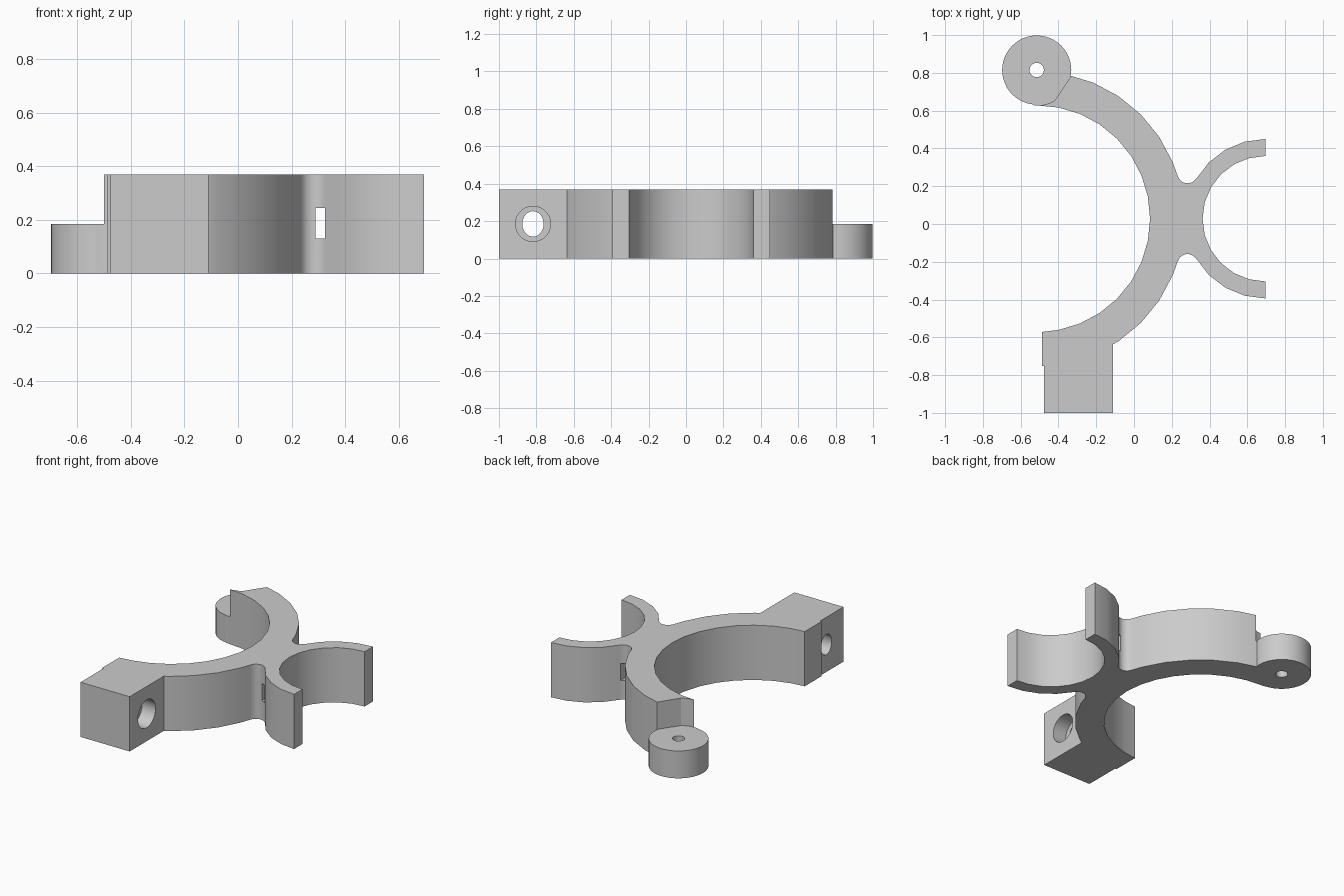
import bpy, bmesh, math
from mathutils import Matrix

if "Cube" in bpy.data.objects:
    bpy.data.objects.remove(bpy.data.objects["Cube"], do_unlink=True)

HEIGHT = 0.37
HALF = HEIGHT / 2
MID_Y = 0.028
RING = (-0.515, MID_Y)
CLIP = (0.695, MID_Y)
HINGE = (-0.515, 0.815)

grey = bpy.data.materials.new("plain_grey")
grey.use_nodes = True
grey.diffuse_color = (0.6, 0.6, 0.6, 1)
grey.node_tree.nodes["Principled BSDF"].inputs["Base Color"].default_value = (0.6, 0.6, 0.6, 1)


def make_object(name, bm):
    bmesh.ops.recalc_face_normals(bm, faces=bm.faces[:])
    mesh = bpy.data.meshes.new(name)
    bm.to_mesh(mesh)
    bm.free()
    mesh.materials.append(grey)
    obj = bpy.data.objects.new(name, mesh)
    bpy.context.collection.objects.link(obj)
    return obj


def arc(centre, radius, start, end, step):
    """Points on a circle at the ends and at whole multiples of step."""
    low, high = min(start, end), max(start, end)
    angles = {start, end}
    angles |= {k * step for k in range(-40, 41) if low + 1 < k * step < high - 1}
    return [(centre[0] + radius * math.cos(math.radians(a)),
             centre[1] + radius * math.sin(math.radians(a)))
            for a in sorted(angles, reverse=start > end)]


def prism(name, outline, z0, z1):
    bm = bmesh.new()
    face = bm.faces.new([bm.verts.new((x, y, z0)) for x, y in outline])
    top = bmesh.ops.extrude_face_region(bm, geom=[face])["geom"]
    verts = [v for v in top if isinstance(v, bmesh.types.BMVert)]
    bmesh.ops.translate(bm, verts=verts, vec=(0, 0, z1 - z0))
    return make_object(name, bm)


def disc(name, centre, radius, z0, z1, step=7.5):
    return prism(name, arc(centre, radius, 0, 360 - step, step), z0, z1)


def box(name, x0, x1, y0, y1, z0, z1):
    return prism(name, [(x0, y0), (x1, y0), (x1, y1), (x0, y1)], z0, z1)


def bore(name, x0, x1, ry, rz):
    """Elliptical cylinder running along x through the clamp block."""
    bm = bmesh.new()
    bmesh.ops.create_cone(bm, cap_ends=True, segments=40, radius1=1, radius2=1, depth=1)
    place = (Matrix.Translation(((x0 + x1) / 2, -0.818, HALF))
             @ Matrix.Diagonal((x1 - x0, ry, rz, 1))
             @ Matrix.Rotation(math.pi / 2, 4, 'Y'))
    bmesh.ops.transform(bm, matrix=place, verts=bm.verts[:])
    return make_object(name, bm)


def combine(target, tool, operation):
    mod = target.modifiers.new("combine", 'BOOLEAN')
    mod.operation = operation
    mod.solver = 'EXACT'
    mod.object = tool
    bpy.context.view_layer.objects.active = target
    bpy.ops.object.modifier_apply(modifier=mod.name)
    bpy.data.objects.remove(tool, do_unlink=True)


# Body outline: large half ring, filleted web and small open clip
RING_STEP, CLIP_STEP = 11.25, 15
ring_touch, clip_touch = 16.7, 30.2
fillet_x, fillet_y, fillet_r = 0.283, 0.24, 0.053
outline = arc(RING, 0.6, 91.5, -87.4, RING_STEP)
outline += arc(RING, 0.78, -88, -ring_touch, RING_STEP)
outline += arc((fillet_x, MID_Y - fillet_y), fillet_r, 180 - ring_touch, clip_touch, 20)[1:-1]
outline += arc(CLIP, 0.422, 180 + clip_touch, 270, CLIP_STEP)
outline += arc(CLIP, 0.332, 270, 90, CLIP_STEP)
outline += arc(CLIP, 0.422, 90, 180 - clip_touch, CLIP_STEP)
outline += arc((fillet_x, MID_Y + fillet_y), fillet_r, -clip_touch, ring_touch - 180, 20)[1:-1]
outline += arc(RING, 0.78, ring_touch, 91.5, RING_STEP)
body = prism("clip_bracket", outline, 0, HEIGHT)

# Relief above the hinge boss
combine(body, disc("boss_relief", HINGE, 0.188, HALF, HEIGHT + 0.1), 'DIFFERENCE')
combine(body, box("end_relief", -0.6, -0.5, 0.5, 0.9, HALF, HEIGHT + 0.1), 'DIFFERENCE')

# Hinge boss with its pin hole
combine(body, disc("hinge_boss", HINGE, 0.183, 0, HALF), 'UNION')
combine(body, disc("pin_hole", HINGE, 0.038, -0.1, HEIGHT, 15), 'DIFFERENCE')

# Clamp block with counterbored screw hole
combine(body, box("clamp_block", -0.477, -0.11, -1, -0.62, 0, HEIGHT), 'UNION')
combine(body, bore("screw_hole", -0.6, 0, 0.057, 0.068), 'DIFFERENCE')
combine(body, bore("screw_head_recess", -0.21, 0, 0.094, 0.094), 'DIFFERENCE')

# Tie slot through the web
combine(body, box("tie_slot", 0.29, 0.325, -0.3, 0.35, 0.13, 0.245), 'DIFFERENCE')

# Smooth curved walls, keep corners crisp
bpy.ops.object.select_all(action='DESELECT')
body.select_set(True)
bpy.context.view_layer.objects.active = body
bpy.ops.object.shade_smooth_by_angle(angle=math.radians(28))
